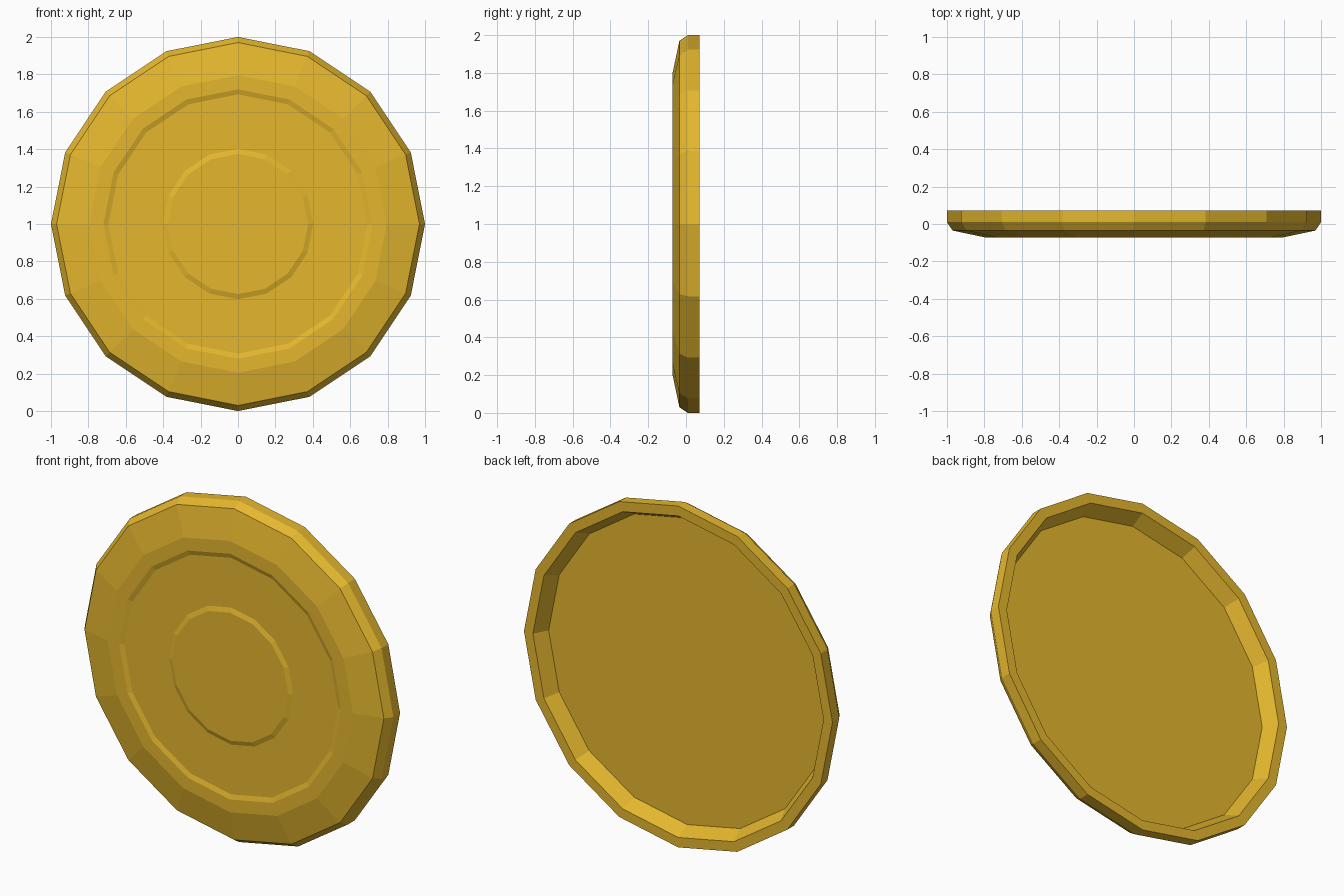
import bpy
import bmesh
from math import sin, cos, pi

cube = bpy.data.objects.get("Cube")
if cube:
    bpy.data.objects.remove(cube, do_unlink=True)

SIDES = 16

# Gold colour
gold = bpy.data.materials.new("gold")
gold.use_nodes = True
colour = (0.78, 0.475, 0.027, 1)
gold.diffuse_color = colour
gold.node_tree.nodes["Principled BSDF"].inputs["Base Color"].default_value = colour

# Disc profile as (radius, y), from the front centre round to the back floor
profile = [
    (0.375, -0.072), (0.402, -0.063),  # raised centre
    (0.693, -0.063), (0.72, -0.072),   # shallow ring recess
    (0.795, -0.072), (0.97, -0.035),   # sloped border
    (1.0, 0.01), (1.0, 0.072),         # bevelled outer edge
    (0.942, 0.072), (0.898, -0.011),   # back rim and deep recessed floor
]


def ring(bm, radius, y):
    angles = [2 * pi * i / SIDES for i in range(SIDES)]
    return [bm.verts.new((radius * cos(a), y, 1 + radius * sin(a))) for a in angles]


# Bridge the rings and cap both ends
bm = bmesh.new()
rings = [ring(bm, r, y) for r, y in profile]
for a, b in zip(rings, rings[1:]):
    for i in range(SIDES):
        j = (i + 1) % SIDES
        bm.faces.new((a[i], a[j], b[j], b[i]))
bm.faces.new(rings[0])
bm.faces.new(rings[-1])
bmesh.ops.recalc_face_normals(bm, faces=bm.faces)

mesh = bpy.data.meshes.new("round_disc")
bm.to_mesh(mesh)
bm.free()
mesh.materials.append(gold)
disc = bpy.data.objects.new("round_disc", mesh)
bpy.context.collection.objects.link(disc)
